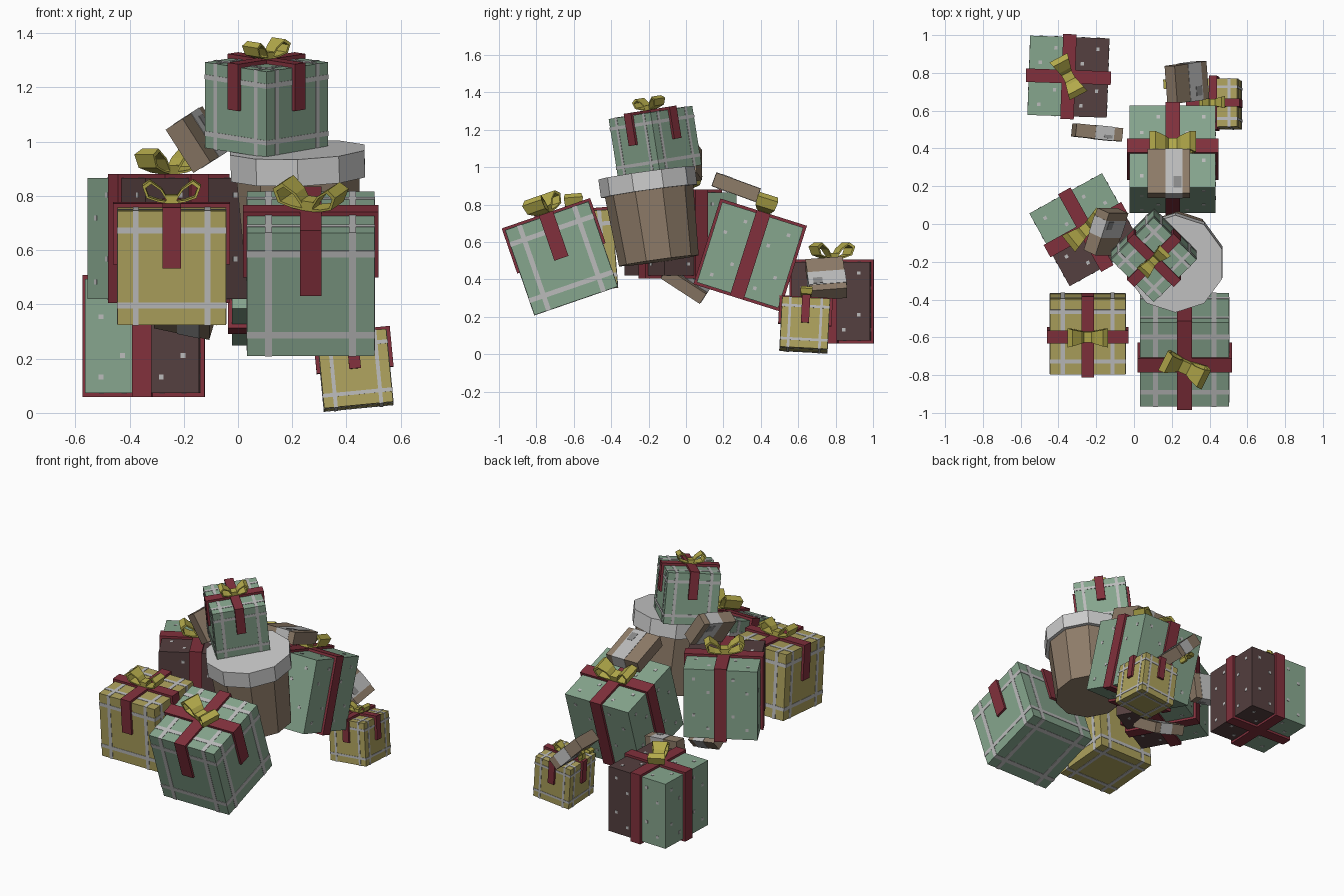
import bpy, bmesh
from math import radians, cos, sin, pi
from mathutils import Matrix, Vector

if "Cube" in bpy.data.objects:
    bpy.data.objects.remove(bpy.data.objects["Cube"])

COL = dict(green=(.24, .38, .27), yellow=(.42, .36, .11), red=(.22, .03, .045),
           maroon=(.09, .05, .05), tan=(.27, .2, .14), light=(.5, .5, .5),
           label=(.25, .25, .25), bow=(.45, .4, .07))
MATS = {}
for k, c in COL.items():
    MATS[k] = bpy.data.materials.new(k)
    MATS[k].diffuse_color = (*c, 1)


def make(name, bm, mat, mw):
    bmesh.ops.recalc_face_normals(bm, faces=bm.faces)
    me = bpy.data.meshes.new(name)
    bm.to_mesh(me)
    bm.free()
    ob = bpy.data.objects.new(name, me)
    bpy.context.collection.objects.link(ob)
    ob.matrix_world = mw
    if mat:
        me.materials.append(MATS[mat])
    return ob


def boxes(name, items, mat, mw):
    """One object made of axis-aligned blocks: (centre, size)."""
    bm = bmesh.new()
    for c, s in items:
        bmesh.ops.create_cube(bm, size=1, matrix=Matrix.Translation(c) @ Matrix.Diagonal((*s, 1)))
    return make(name, bm, mat, mw)


def place(loc, rx=0, ry=0, rz=0):
    return (Matrix.Translation(loc) @ Matrix.Rotation(radians(rx), 4, 'X')
            @ Matrix.Rotation(radians(ry), 4, 'Y') @ Matrix.Rotation(radians(rz), 4, 'Z'))


def bow(name, s, mw):
    """Two hollow flaring loops and a knot, standing on local z = 0."""
    ring = [(.0, .0), (.09, .14), (.2, .22), (.27, .17), (.23, .06), (.12, .02)]
    cx = sum(p[0] for p in ring) / 6
    cz = sum(p[1] for p in ring) / 6
    bm = bmesh.new()
    for side in (-1, 1):
        rows = []
        for k in (1, .74):
            for d in (-1, 1):
                row = []
                for x, z in ring:
                    px, pz = cx + (x - cx) * k, cz + (z - cz) * k
                    row.append(bm.verts.new((side * px * s, d * (.06 + .25 * px) * s, pz * s)))
                rows.append(row)
        of, ob, inf, inb = rows
        for a, b in ((of, ob), (inf, inb), (of, inf), (ob, inb)):
            for i in range(6):
                j = (i + 1) % 6
                bm.faces.new((a[i], a[j], b[j], b[i]))
    bmesh.ops.create_cube(bm, size=1, matrix=Matrix.Translation((0, 0, .04 * s))
                          @ Matrix.Diagonal((.1 * s, .14 * s, .09 * s, 1)))
    make(name, bm, 'bow', mw)


def ribbons(name, s, h, full, mw):
    """Crossed bands: all the way round, or hanging half way down."""
    w, t = .17 * s, .03
    hz = h + t if full else h / 2 + .015
    z = 0 if full else h / 2 + .015 - hz / 2
    boxes(name, [((0, 0, z), (w, s + t, hz)), ((0, 0, z), (s + t, w, hz))], 'red', mw)


def plaid_gift(name, mat, s, h, mw, bow_yaw=0):
    boxes(name + "_box", [((0, 0, 0), (s, s, h))], mat, mw)
    dims, lines = (s, s, h), []
    for ax in range(3):
        for d in (-1, 1):
            c = [0, 0, 0]
            c[ax] = d * .33 * dims[ax]
            size = [v + .004 for v in dims]
            size[ax] = .055 * s
            lines.append((c, size))
    boxes(name + "_plaid_lines", lines, 'light', mw)
    ribbons(name + "_ribbon", s, h, False, mw)
    bow(name + "_bow", s, mw @ place((0, 0, h / 2 + .012), rz=bow_yaw))


def dotted_gift(name, mat_a, mat_b, s, h, mw, bow_yaw=0):
    boxes(name + "_left_half", [((-s / 4, 0, 0), (s / 2, s, h))], mat_a, mw)
    boxes(name + "_right_half", [((s / 4, 0, 0), (s / 2, s, h))], mat_b, mw)
    dims, dots, pos = (s, s, h), [], (-.36, -.17, .17, .36)
    for ax in range(3):
        u, v = [a for a in range(3) if a != ax]
        for i, a in enumerate(pos):
            for j, b in enumerate(pos):
                if (i + j) % 2 == 0:
                    c, size = [0, 0, 0], [.018] * 3
                    c[u], c[v] = a * dims[u], b * dims[v]
                    size[ax] = dims[ax] + .004
                    dots.append((c, size))
    boxes(name + "_dots", dots, 'light', mw)
    ribbons(name + "_ribbon", s, h, True, mw)
    bow(name + "_bow", s, mw @ place((0, 0, h / 2 + .012), rz=bow_yaw))


def parcel(name, dims, mw):
    a, b, c = dims
    boxes(name + "_body", [((0, 0, 0), dims)], 'tan', mw)
    boxes(name + "_band", [((.12 * a, 0, 0), (.4 * a, b + .004, c + .004))], 'light', mw)
    boxes(name + "_label", [((.2 * a, -.25 * b, 0), (.18 * a, .25 * b, c + .008))], 'label', mw)


# Plaid gifts
plaid_gift("front_left_gift", 'yellow', .40, .42, place((-.245, -.58, .55), 4.5))
plaid_gift("front_right_gift", 'green', .47, .48, place((.268, -.666, .513), 19), -25)
plaid_gift("top_gift", 'green', .32, .32, place((.105, -.165, 1.135), 9, 0, 45))
plaid_gift("small_back_gift", 'yellow', .255, .27, place((.432, .635, .157), -3, -5.5))

# Dotted gifts
dotted_gift("back_left_gift", 'green', 'maroon', .42, .42, place((-.347, .78, .283), 0, 0, -2), -60)
dotted_gift("left_gift", 'green', 'maroon', .44, .445, place((-.255, -.03, .643), 0, 0, -61), 100)
dotted_gift("right_gift", 'green', 'green', .455, .45, place((.205, .343, .531), -17.5))

# Round box with lid, ten-sided
tub = place((.235, -.145, .5), 8, -2)
for name, mat, r1, r2, z0, z1 in (("round_box", 'tan', .215, .24, 0, .40),
                                  ("round_box_lid", None, .26, .26, .375, .475)):
    bm = bmesh.new()
    bmesh.ops.create_cone(bm, cap_ends=True, segments=10, radius1=r1, radius2=r2, depth=z1 - z0,
                          matrix=Matrix.Translation((0, 0, (z0 + z1) / 2)) @ Matrix.Rotation(pi / 2, 4, 'Z')
                          @ Matrix.Rotation(pi / 2, 4, 'Z'))
    make(name, bm, mat, tub)

# Flat parcels
parcel("parcel_on_right_gift", (.225, .25, .075), place((.185, .268, .893), -20))
d1, e, y = Vector((.54, 0, -.84)), Vector((.84, 0, .54)), Vector((0, 1, 0))
lean = Matrix((e * .36 + y * .93, d1, e * .93 - y * .36)).transposed().to_4x4()
parcel("parcel_on_left_gift", (.24, .19, .08), Matrix.Translation((-.148, -.04, 1.008)) @ lean)
parcel("parcel_behind", (.25, .07, .17), place((-.195, .485, .425), 0, 8, -6))
parcel("parcel_under_left_gift", (.21, .25, .065), place((-.2, 0, .385), -33, 14))
tilted = place((.28, .75, .405), 0, 45, 6)
parcel("parcel_on_small_gift", (.24, .2, .075), tilted)
bow("parcel_bow", .2, tilted @ place((-.05, 0, -.038), 180))

for m in bpy.data.materials:
    if m.users and not m.is_grease_pencil:
        m.use_nodes = True
        m.node_tree.nodes["Principled BSDF"].inputs["Base Color"].default_value = m.diffuse_color
